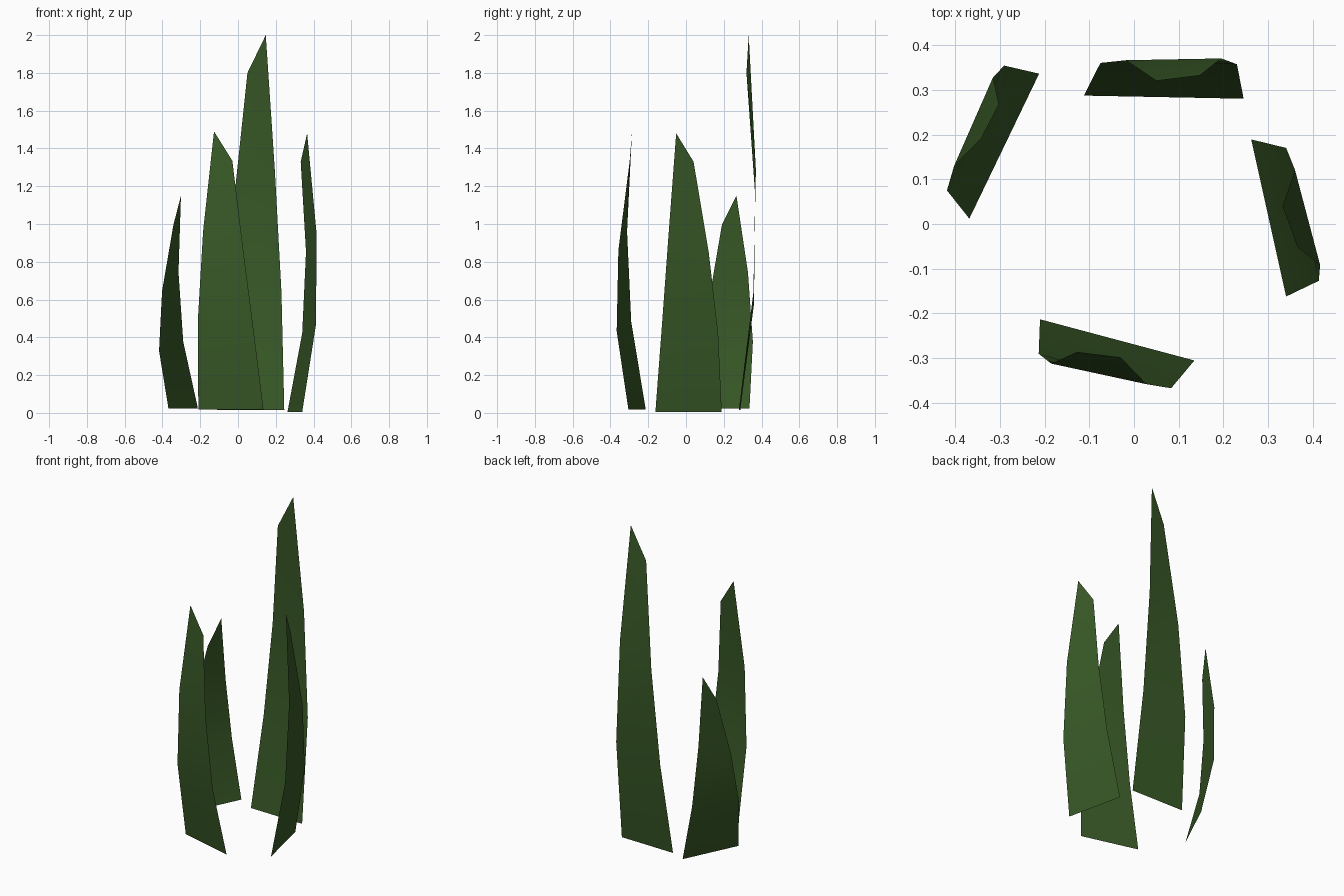
import bpy

# Dark green leaf colour
green = bpy.data.materials.new("leaf_green")
green.diffuse_color = (0.04, 0.10, 0.02, 1)


def blade(name, base_z, tip_z, edge_a, edge_b):
    """A bent leaf strip: two edges of four (x, y) points, each rising to its own tip height."""
    verts = []
    for a, b, t in zip(edge_a, edge_b, (0, 0.315, 0.64, 1)):
        for (x, y), top in zip((a, b), tip_z):
            verts.append((x, y, base_z + (top - base_z) * t))
    faces = [(2 * i, 2 * i + 1, 2 * i + 3, 2 * i + 2) for i in range(3)]
    mesh = bpy.data.meshes.new(name)
    mesh.from_pydata(verts, [], faces)
    mesh.materials.append(green)
    mesh.shade_smooth()
    obj = bpy.data.objects.new(name, mesh)
    bpy.context.collection.objects.link(obj)


# Tall leaf at the back (edges run from the viewer's right to left, facing outward)
blade("back_leaf", 0.015, (2.0, 1.8),
      [(0.245, 0.28), (0.23, 0.357), (0.195, 0.37), (0.147, 0.332)],
      [(-0.112, 0.287), (-0.075, 0.36), (-0.018, 0.366), (0.05, 0.32)])

# Front leaf
blade("front_leaf", 0.018, (1.49, 1.335),
      [(-0.21, -0.213), (-0.213, -0.29), (-0.185, -0.312), (-0.127, -0.286)],
      [(0.135, -0.305), (0.083, -0.367), (0.028, -0.358), (-0.03, -0.298)])

# Right leaf
blade("right_leaf", 0.005, (1.48, 1.33),
      [(0.34, -0.162), (0.413, -0.127), (0.416, -0.092), (0.366, -0.052)],
      [(0.262, 0.189), (0.34, 0.17), (0.36, 0.12), (0.332, 0.04)])

# Short leaf on the left
blade("left_leaf", 0.022, (1.15, 0.995),
      [(-0.212, 0.336), (-0.29, 0.354), (-0.315, 0.328), (-0.302, 0.267)],
      [(-0.368, 0.012), (-0.418, 0.075), (-0.402, 0.13), (-0.342, 0.19)])
